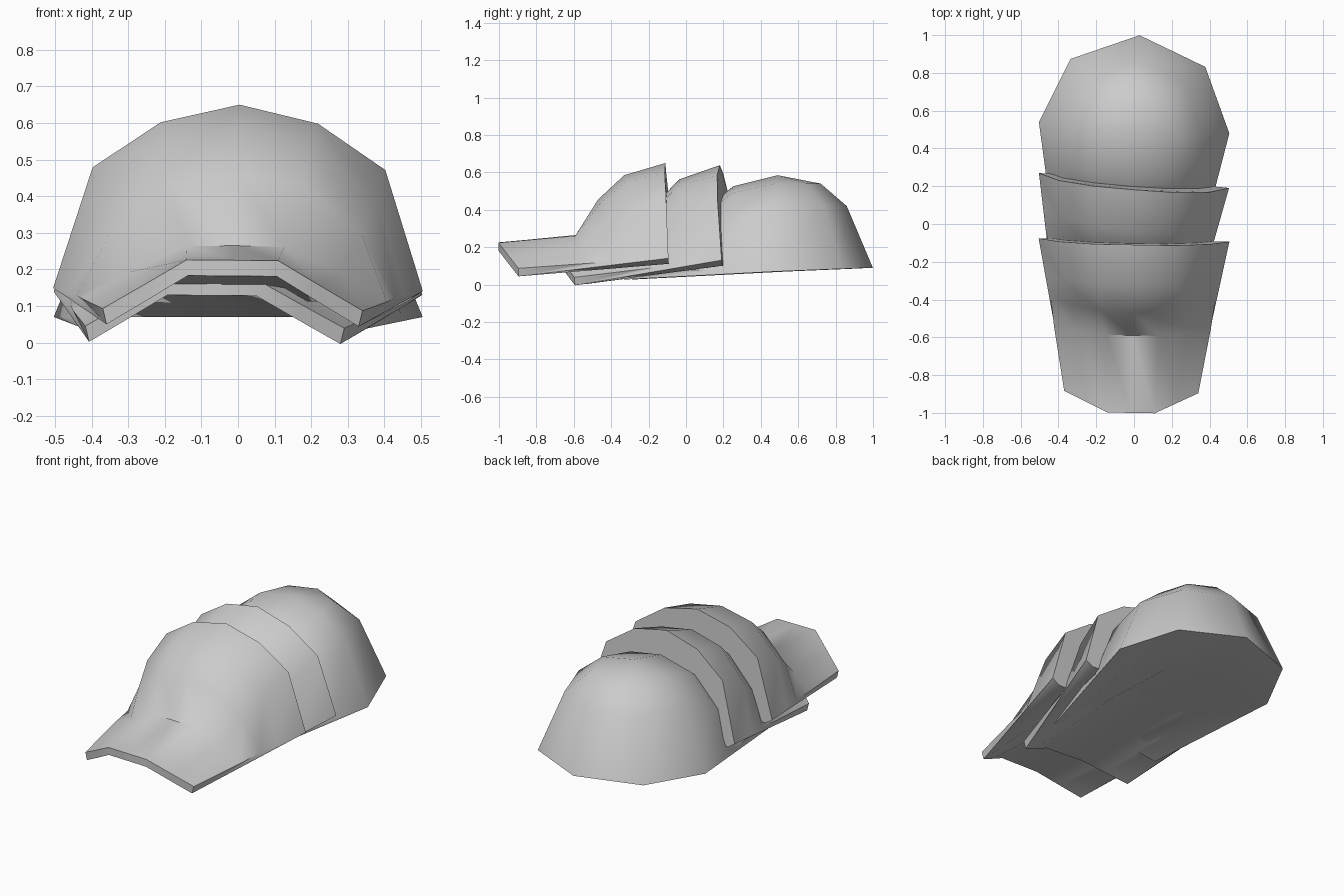
import bpy, bmesh
from math import radians, sin, cos, pi
from mathutils import Matrix, Vector

if "Cube" in bpy.data.objects:
    bpy.data.objects.remove(bpy.data.objects["Cube"])

# Half cross-sections from tongue tip to rear rim: foot, side, shoulder, crown
SECTIONS = [
    [(.355, -.89, .09), (.24, -.945, .157), (.125, -1, .225), (0, -1, .225)],
    [(.415, -.55, .115), (.29, -.57, .19), (.135, -.59, .262), (0, -.59, .265)],
    [(.435, -.40, .125), (.34, -.43, .305), (.18, -.46, .43), (0, -.47, .455)],
    [(.46, -.28, .13), (.38, -.30, .40), (.20, -.32, .55), (0, -.33, .585)],
    [(.505, -.085, .145), (.4, -.10, .475), (.215, -.11, .6), (0, -.11, .65)],
]
THICK = .043


def mirrored(half):
    return half + [(-x, y, z) for x, y, z in half[-2::-1]]


def strip(bm, a, b):
    for j in range(len(a) - 1):
        bm.faces.new((a[j], b[j], b[j + 1], a[j + 1]))


def shell(bm, sections, rear_z, rear_w):
    """Outer skin, tongue edge and underside; returns outer and lower rear rows."""
    rows = [[bm.verts.new(p) for p in mirrored(s)] for s in sections]
    for a, b in zip(rows, rows[1:]):
        strip(bm, a, b)
    front = [bm.verts.new((v.co.x * .97, v.co.y, v.co.z - THICK)) for v in rows[0]]
    y = sections[-1][0][1]
    rear = [bm.verts.new((rear_w * t / 3, y, rear_z)) for t in range(3, -4, -1)]
    strip(bm, rows[0], front)
    strip(bm, front, rear)
    # Bottom strips along both feet
    for side in (0, 6):
        feet = [r[side] for r in rows]
        for a, b in zip(feet[:-1], feet[1:]):
            bm.faces.new((a, b, front[side]))
        bm.faces.new((feet[-1], rear[side], front[side]))
    return rows[-1], rear


def finish(bm, name, pivot, target, pitch, yaw, roll=0):
    bmesh.ops.remove_doubles(bm, verts=bm.verts, dist=.001)
    bmesh.ops.recalc_face_normals(bm, faces=bm.faces)
    bm.transform(Matrix.Translation(target)
                 @ Matrix.Rotation(radians(yaw), 4, 'Z')
                 @ Matrix.Rotation(radians(pitch), 4, 'X')
                 @ Matrix.Rotation(radians(roll), 4, 'Y')
                 @ Matrix.Translation(-Vector(pivot)))
    mesh = bpy.data.meshes.new(name)
    bm.to_mesh(mesh)
    bm.free()
    ob = bpy.data.objects.new(name, mesh)
    bpy.context.collection.objects.link(ob)
    bpy.ops.object.select_all(action='DESELECT')
    ob.select_set(True)
    bpy.context.view_layer.objects.active = ob
    bpy.ops.object.shade_smooth_by_angle(angle=radians(50))


# Two overlapping solid plates with flat rear ends
for name, target, pitch, yaw, roll in (
        ("front_plate", (0, -.085, .145), 0, -1, .5),
        ("middle_plate", (0, .23, .135), 2.7, -4.5, .5)):
    bm = bmesh.new()
    outer, lower = shell(bm, SECTIONS, .115, .46)
    bm.faces.new(outer + lower[::-1])
    finish(bm, name, (0, -.085, .145), target, pitch, yaw, roll)

# Rear cap: same tongue, ending in a half dome
bm = bmesh.new()
drop = (-.02, -.035, -.05, -.06)
rows = [[(x, y + .57, z + d) for x, y, z in s] for s, d in zip(SECTIONS, drop)]
rows.append([(.505, .50, .07), (.36, .49, .42), (.21, .48, .54), (0, .48, .585)])
last, lower = shell(bm, rows, .07, .505)
levels = [(.505, .50, .07, .09), (.36, .36, .42, .42), (.21, .22, .54, .54)]
arcs = []
for k, (rx, ry, z0, z1) in enumerate(levels):
    arc = [last[k]]
    for i in range(1, 4):
        t = pi * i / 4
        arc.append(bm.verts.new((rx * cos(t), .49 + ry * sin(t),
                                 z0 + (z1 - z0) * sin(t))))
    arcs.append(arc + [last[6 - k]])
for a, b in zip(arcs, arcs[1:]):
    strip(bm, a, b)
for i in range(4):
    bm.faces.new((arcs[2][i], arcs[2][i + 1], last[3]))
bm.faces.new(arcs[0][1:4] + lower[::-1])
finish(bm, "rear_cap", (0, .49, .07), (0, .50, .07), 0, -3.4)
